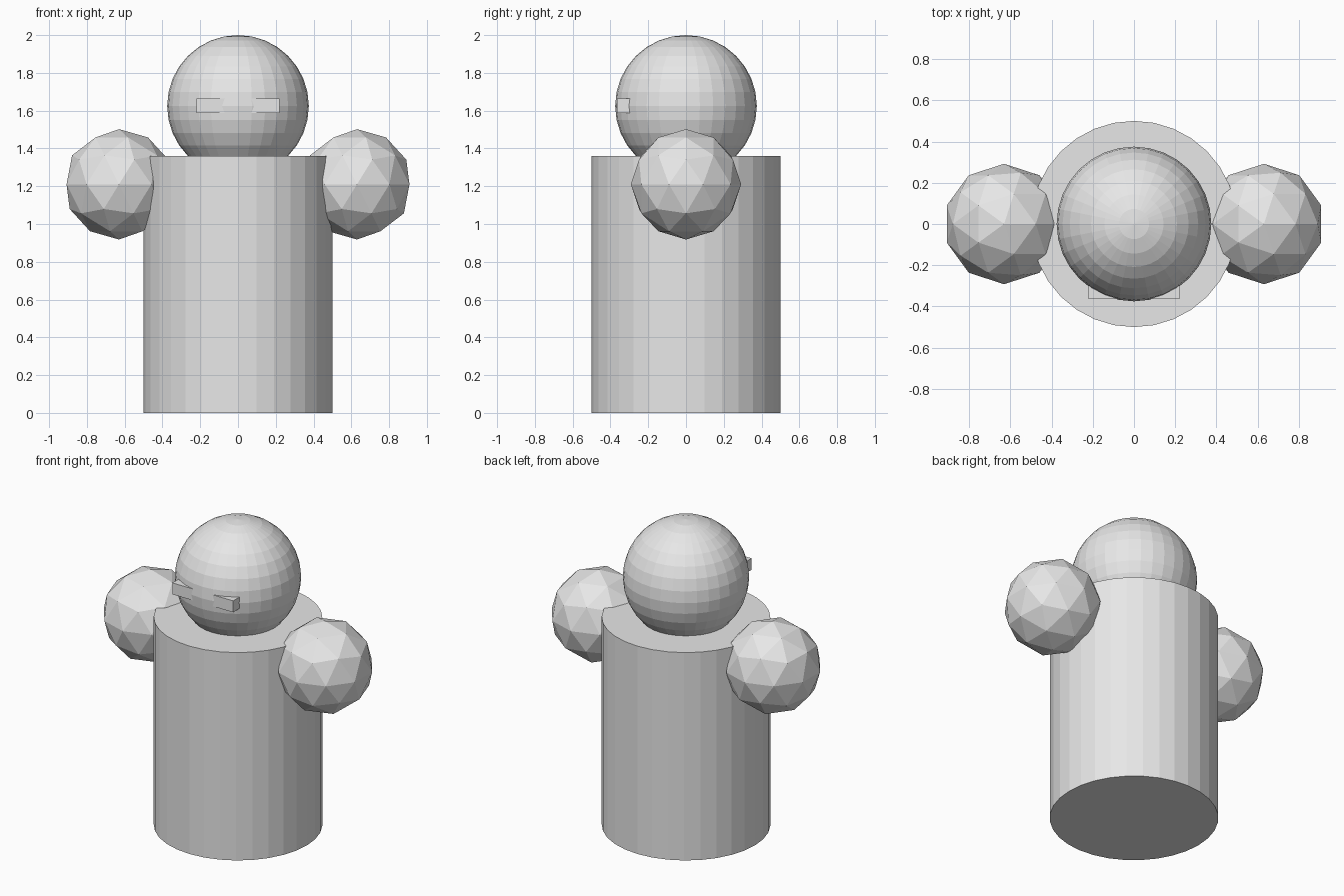
import bpy

if "Cube" in bpy.data.objects:
    bpy.data.objects.remove(bpy.data.objects["Cube"])

grey = bpy.data.materials.new("light grey")
grey.diffuse_color = (0.8, 0.8, 0.8, 1.0)
grey.use_nodes = True
grey.node_tree.nodes["Principled BSDF"].inputs["Base Color"].default_value = grey.diffuse_color


def finish(name):
    """Name the newest object and give it the flat grey colour."""
    obj = bpy.context.object
    obj.name = name
    obj.data.name = name
    obj.data.materials.append(grey)
    return obj


# Body: upright faceted cylinder
HEIGHT = 1.36
bpy.ops.mesh.primitive_cylinder_add(vertices=32, radius=0.5, depth=HEIGHT,
                                    location=(0, 0, HEIGHT / 2))
finish("body")

# Head: faceted ball sunk slightly into the body
bpy.ops.mesh.primitive_uv_sphere_add(segments=32, ring_count=16, radius=0.375,
                                     location=(0, 0, 1.625))
finish("head")

# Arms: low-poly balls with the same orientation on both sides
for side, x in (("left", -0.63), ("right", 0.63)):
    bpy.ops.mesh.primitive_ico_sphere_add(subdivisions=2, radius=0.292,
                                          location=(x, 0, 1.21))
    finish(side + "_arm")

# Eye bar: thin block whose ends stick out of the face
bpy.ops.mesh.primitive_cube_add(size=1, location=(0, -0.327, 1.626))
bar = finish("eye_bar")
bar.scale = (0.44, 0.075, 0.075)
